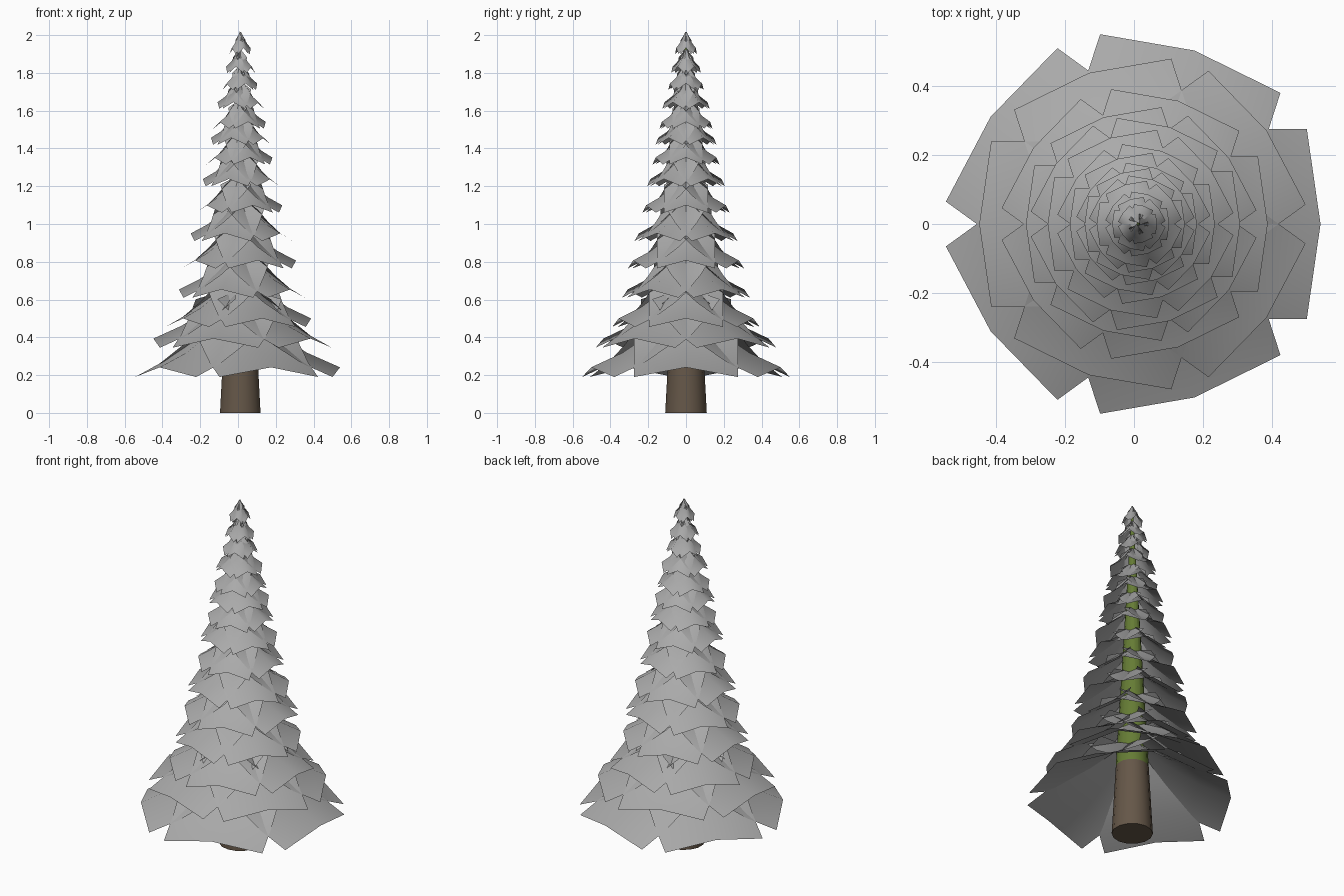
import bpy, bmesh, math
from mathutils import Matrix, Vector

cube = bpy.data.objects.get("Cube")
if cube:
    bpy.data.objects.remove(cube, do_unlink=True)

CENTRE_X = 0.012


def material(name, colour):
    m = bpy.data.materials.new(name)
    m.use_nodes = True
    m.diffuse_color = (*colour, 1)
    bsdf = m.node_tree.nodes["Principled BSDF"]
    bsdf.inputs["Base Color"].default_value = (*colour, 1)
    bsdf.inputs["Roughness"].default_value = 0.9
    return m


bark = material("brown bark", (0.13, 0.095, 0.065))
moss = material("green upper bark", (0.13, 0.2, 0.035))
needles = material("grey foliage", (0.4, 0.4, 0.4))


def finish(bm, name, mats):
    mesh = bpy.data.meshes.new(name)
    bm.to_mesh(mesh)
    bm.free()
    for m in mats:
        mesh.materials.append(m)
    ob = bpy.data.objects.new(name, mesh)
    bpy.context.collection.objects.link(ob)
    ob.location.x = CENTRE_X
    return ob


# Trunk: a long taper, green above the bare foot
bm = bmesh.new()
bmesh.ops.create_cone(bm, cap_ends=True, segments=14, radius1=0.11, radius2=0.003,
                      depth=2, matrix=Matrix.Translation((0, 0, 1)))
bmesh.ops.bisect_plane(bm, geom=bm.verts[:] + bm.edges[:] + bm.faces[:],
                       plane_co=(0, 0, 0.41), plane_no=(0, 0, 1))
for f in bm.faces:
    f.material_index = int(f.calc_center_median().z > 0.41)
    f.smooth = len(f.verts) == 4
finish(bm, "trunk", [bark, moss])

# Fraction of reach and of rise, from the trunk to the lip of a bough
PROFILE = [(0.06, 1.0), (0.35, 0.6), (0.67, 0.25), (1.0, 0.0)]


def bough_sheet(bm, angle, reach, lip):
    """One drooping sheet of constant width, folded along its middle."""
    half = 0.52 * reach
    rise = 0.06 + 0.47 * reach
    fold = 0.03 + 0.04 * reach
    turn = Matrix.Rotation(angle, 3, "Z")
    rows = []
    for out, up in PROFILE:
        row = []
        for side in (-1, 0, 1):
            edge = abs(side)
            p = Vector(((out - 0.075 * edge * out) * reach, side * half,
                        lip + rise * up + fold * (1 - edge * (1 + 0.4 * up))))
            row.append(bm.verts.new(turn @ p))
        rows.append(row)
    for a, b in zip(rows, rows[1:]):
        for i in range(2):
            bm.faces.new((a[i], b[i], b[i + 1], a[i + 1])).smooth = True


# Whorls of five boughs, every other one turned half round: (reach, lip height)
WHORLS = [(0.528, 0.19), (0.46, 0.345), (0.375, 0.455), (0.325, 0.61), (0.295, 0.765),
          (0.262, 0.91), (0.222, 1.06), (0.198, 1.2), (0.17, 1.315), (0.155, 1.42),
          (0.135, 1.505), (0.12, 1.61), (0.09, 1.71), (0.075, 1.8), (0.055, 1.9)]
for n, (reach, lip) in enumerate(WHORLS):
    bm = bmesh.new()
    for k in range(5):
        bough_sheet(bm, math.pi * (n % 2) + math.tau * k / 5, reach, lip)
    finish(bm, f"bough_whorl_{n + 1}", [needles])
